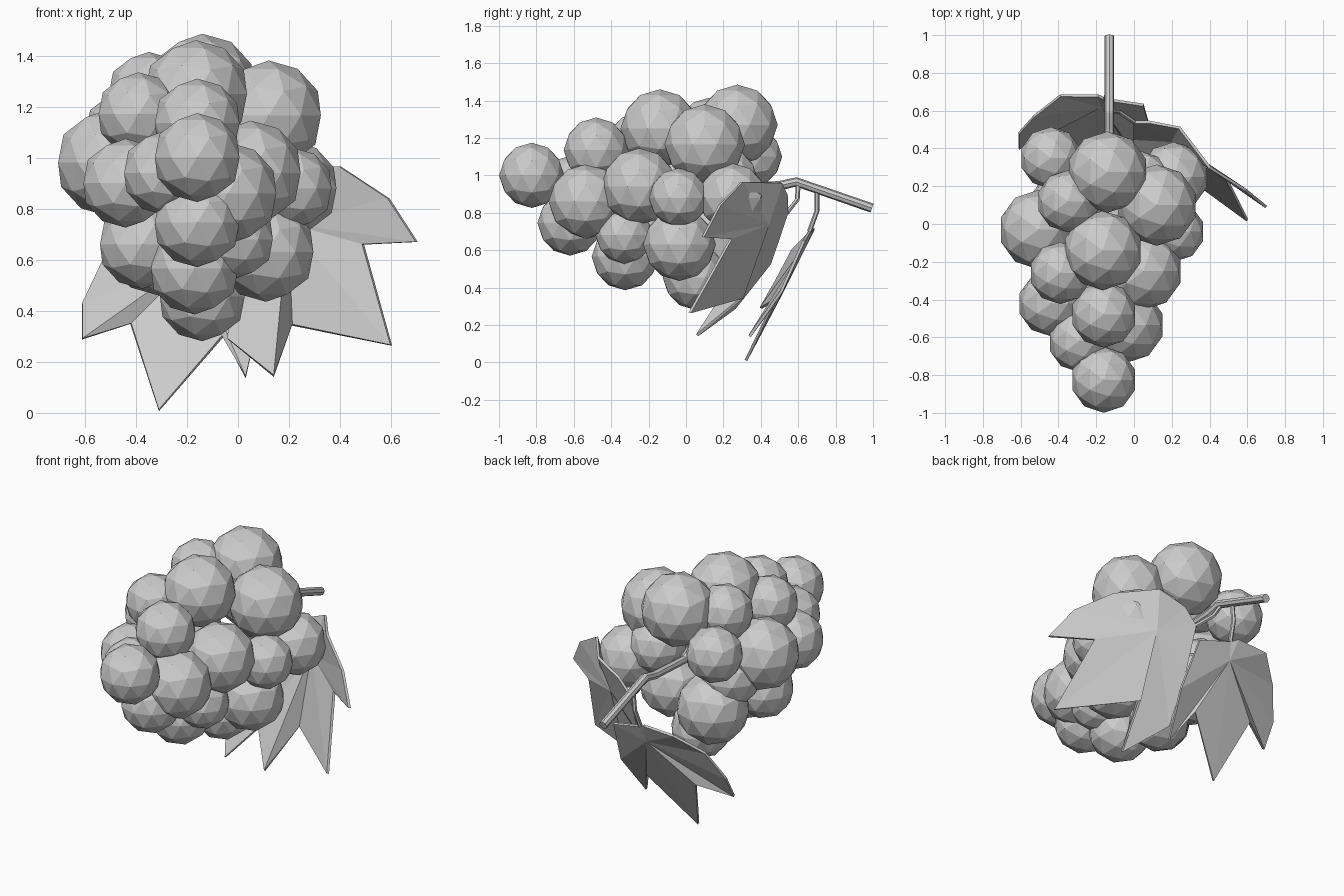
import bpy, bmesh


def add_mesh(name, bm):
    mesh = bpy.data.meshes.new(name)
    bm.to_mesh(mesh)
    bm.free()
    obj = bpy.data.objects.new(name, mesh)
    bpy.context.collection.objects.link(obj)
    return obj


def grape(name, x, y, z, r):
    bm = bmesh.new()
    bmesh.ops.create_icosphere(bm, subdivisions=2, radius=r * 1.025)
    bmesh.ops.translate(bm, vec=(x, y, z), verts=bm.verts)
    return add_mesh(name, bm)


def tube(name, points, radius, res):
    cu = bpy.data.curves.new(name, 'CURVE')
    cu.dimensions = '3D'
    cu.bevel_depth = radius
    cu.bevel_resolution = res
    cu.use_fill_caps = True
    sp = cu.splines.new('POLY')
    sp.points.add(len(points) - 1)
    for p, co in zip(sp.points, points):
        p.co = (*co, 1)
        sp.use_smooth = False
    obj = bpy.data.objects.new(name, cu)
    bpy.context.collection.objects.link(obj)
    return obj


def leaf(name, center, outline):
    # faceted lobed blade fanned around a point on its midrib
    bm = bmesh.new()
    c = bm.verts.new(center)
    ring = [bm.verts.new(p) for p in outline]
    for a, b in zip(ring, ring[1:] + ring[:1]):
        bm.faces.new((c, a, b))
    bmesh.ops.recalc_face_normals(bm, faces=bm.faces)
    obj = add_mesh(name, bm)
    mod = obj.modifiers.new("thickness", 'SOLIDIFY')
    mod.thickness = 0.015
    mod.offset = 0
    return obj


# Grapes: x, y, z, radius
upper = [
    (-.14, .275, 1.27, .21), (.12, .10, 1.165, .21), (-.165, -.14, 1.25, .205),
    (-.16, -.48, 1.135, .17), (-.16, -.825, 1.0, .17), (-.44, .35, 1.1, .16),
    (-.35, .12, 1.25, .16), (-.39, -.26, 1.17, .16), (-.505, -.03, .98, .205),
    (-.44, -.42, .90, .17), (-.29, -.62, .94, .16), (.05, -.25, .94, .20),
]
lower = [
    (-.04, -.535, .86, .195), (-.16, -.62, .745, .17), (-.17, -.325, .565, .175),
    (-.01, -.33, .68, .15), (.11, -.035, .63, .19), (-.375, -.22, .66, .17),
    (-.14, .05, .455, .17), (.215, -.04, .88, .155), (.21, .25, .88, .18),
    (.04, .22, .98, .16), (-.31, .18, .67, .205), (-.38, .10, .86, .17),
]
for i, g in enumerate(upper + lower):
    grape("grape_%02d" % (i + 1), *g)

# Main stem with the inner stalk, and the two leaf stalks
tube("stem", [(-.13, .995, .825), (-.13, .59, .965), (-.13, .5, .945),
              (-.13, .2, .93), (-.15, .08, 1.05)], .025, 2)
tube("right_leaf_stalk", [(-.13, .6, .95), (-.08, .595, .87), (.0, .54, .80)], .013, 1)
tube("left_leaf_stalk", [(-.13, .7, .92), (-.14, .7, .81), (-.15, .66, .70)], .013, 1)

# Leaves hanging behind the bunch
leaf("right_leaf", (.20, .44, .74), [
    (.0, .54, .80), (.08, .54, .89), (.24, .51, .96), (.40, .30, .965),
    (.59, .18, .84), (.70, .09, .67), (.49, .24, .66), (.60, .02, .265),
    (.21, .30, .345), (.14, .06, .145), (-.04, .26, .29), (.0, .45, .53)])
leaf("left_leaf", (-.17, .625, .60), [
    (-.15, .66, .70), (-.19, .68, .72), (-.39, .68, .71), (-.53, .57, .60),
    (-.61, .48, .43), (-.61, .40, .29), (-.42, .50, .35), (-.31, .32, .01),
    (-.06, .46, .30), (.03, .34, .14), (.085, .51, .38), (.05, .63, .65)])
